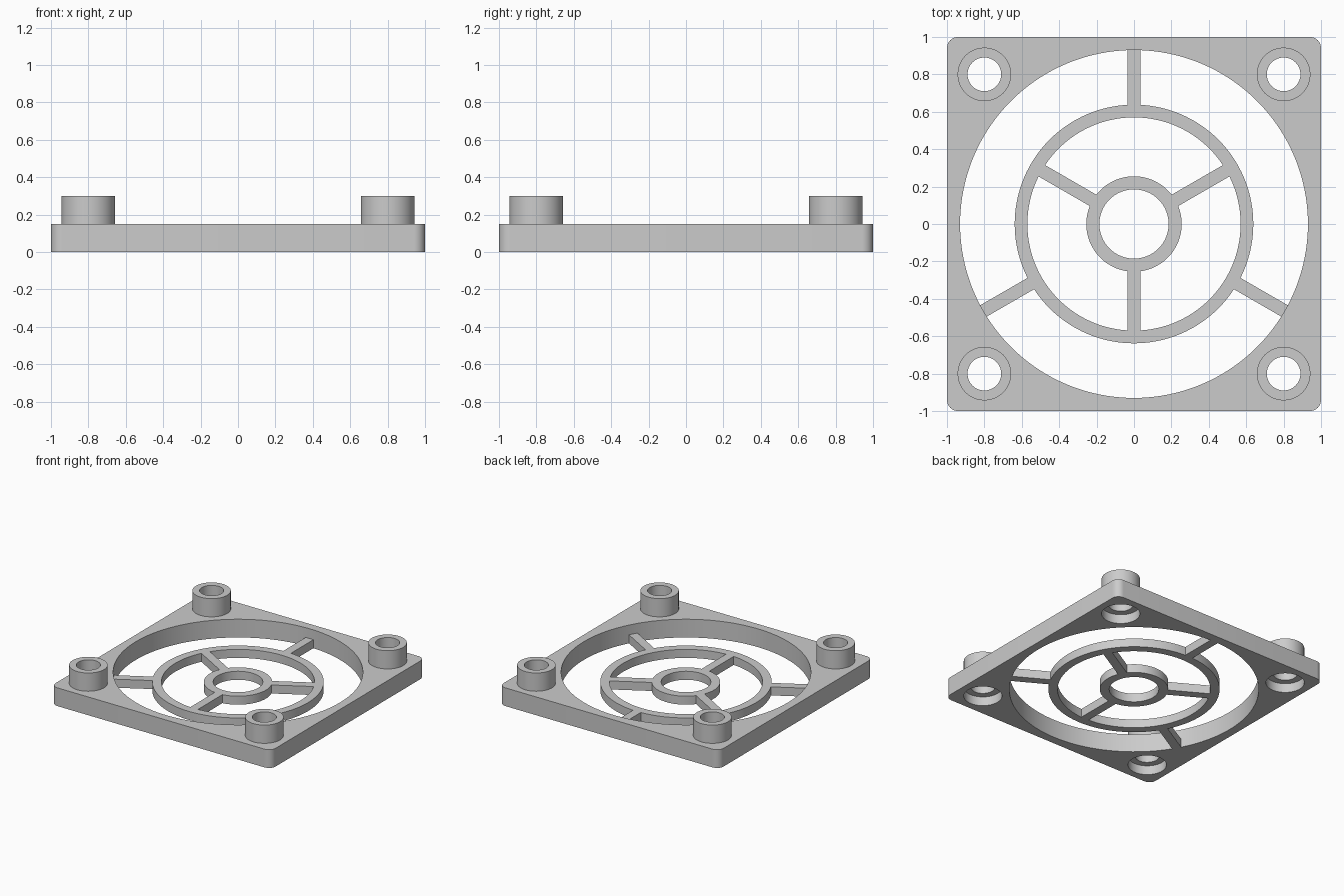
import bpy
import bmesh
from math import radians, cos, sin

cube = bpy.data.objects.get("Cube")
if cube:
    bpy.data.objects.remove(cube, do_unlink=True)

PLATE, GRILLE, TOP = 0.15, 0.07, 0.30
OPENING, MOUNT = 0.93, 0.80

grey = bpy.data.materials.new("plain grey")
grey.use_nodes = True
grey.diffuse_color = (0.6, 0.6, 0.6, 1)
grey.node_tree.nodes["Principled BSDF"].inputs["Base Color"].default_value = (0.6, 0.6, 0.6, 1)


def cylinder(name, radius, low, high, x=0, y=0, sides=64):
    bpy.ops.mesh.primitive_cylinder_add(vertices=sides, radius=radius, depth=high - low,
                                        location=(x, y, (low + high) / 2))
    obj = bpy.context.object
    obj.name = name
    obj.data.materials.append(grey)
    return obj


def box(name, size, location, turn=0):
    bpy.ops.mesh.primitive_cube_add(size=1, location=location, rotation=(0, 0, turn))
    obj = bpy.context.object
    obj.name = name
    obj.scale = size
    bpy.ops.object.transform_apply(location=False, rotation=False, scale=True)
    obj.data.materials.append(grey)
    return obj


def combine(target, tool, operation):
    """Boolean the tool into the target, then discard the tool."""
    mod = target.modifiers.new(operation.lower(), "BOOLEAN")
    mod.operation, mod.solver, mod.object = operation, "EXACT", tool
    bpy.context.view_layer.objects.active = target
    bpy.ops.object.modifier_apply(modifier=mod.name)
    bpy.data.objects.remove(tool, do_unlink=True)


def ring(name, outer, inner, sides):
    obj = cylinder(name, outer, 0, GRILLE, sides=sides)
    combine(obj, cylinder("ring_cutter", inner, -0.1, GRILLE + 0.1, sides=sides), "DIFFERENCE")
    return obj


# Square frame with rounded vertical corners and a round opening
frame = box("fan_guard", (2, 2, PLATE), (0, 0, PLATE / 2))
bm = bmesh.new()
bm.from_mesh(frame.data)
uprights = [e for e in bm.edges if abs(e.verts[0].co.z - e.verts[1].co.z) > 0.1]
bmesh.ops.bevel(bm, geom=uprights, offset=0.06, segments=8, profile=0.5, affect="EDGES")
bm.to_mesh(frame.data)
bm.free()
combine(frame, cylinder("opening_cutter", OPENING, -0.1, 0.4, sides=128), "DIFFERENCE")

# Corner bosses with through holes, recessed from below
for x in (-MOUNT, MOUNT):
    for y in (-MOUNT, MOUNT):
        combine(frame, cylinder("boss", 0.143, 0.11, TOP, x, y), "UNION")
        combine(frame, cylinder("hole_cutter", 0.09, -0.1, 0.4, x, y), "DIFFERENCE")
        combine(frame, cylinder("recess_cutter", 0.143, -0.1, 0.075, x, y), "DIFFERENCE")

# Concentric rings of the grille
combine(frame, ring("outer_ring", 0.638, 0.57, 128), "UNION")
combine(frame, ring("inner_ring", 0.255, 0.185, 96), "UNION")

# Three outer spokes and three inner spokes, staggered
for start, near, far in ((90, 0.6, 0.955), (30, 0.22, 0.6)):
    for step in range(3):
        a = radians(start + 120 * step)
        mid = (near + far) / 2
        spoke = box("spoke", (far - near, 0.07, GRILLE),
                    (mid * cos(a), mid * sin(a), GRILLE / 2), a)
        combine(frame, spoke, "UNION")

# Smooth round walls, crisp rims
bpy.ops.object.select_all(action="DESELECT")
frame.select_set(True)
bpy.context.view_layer.objects.active = frame
bpy.ops.object.shade_smooth_by_angle(angle=radians(30))
